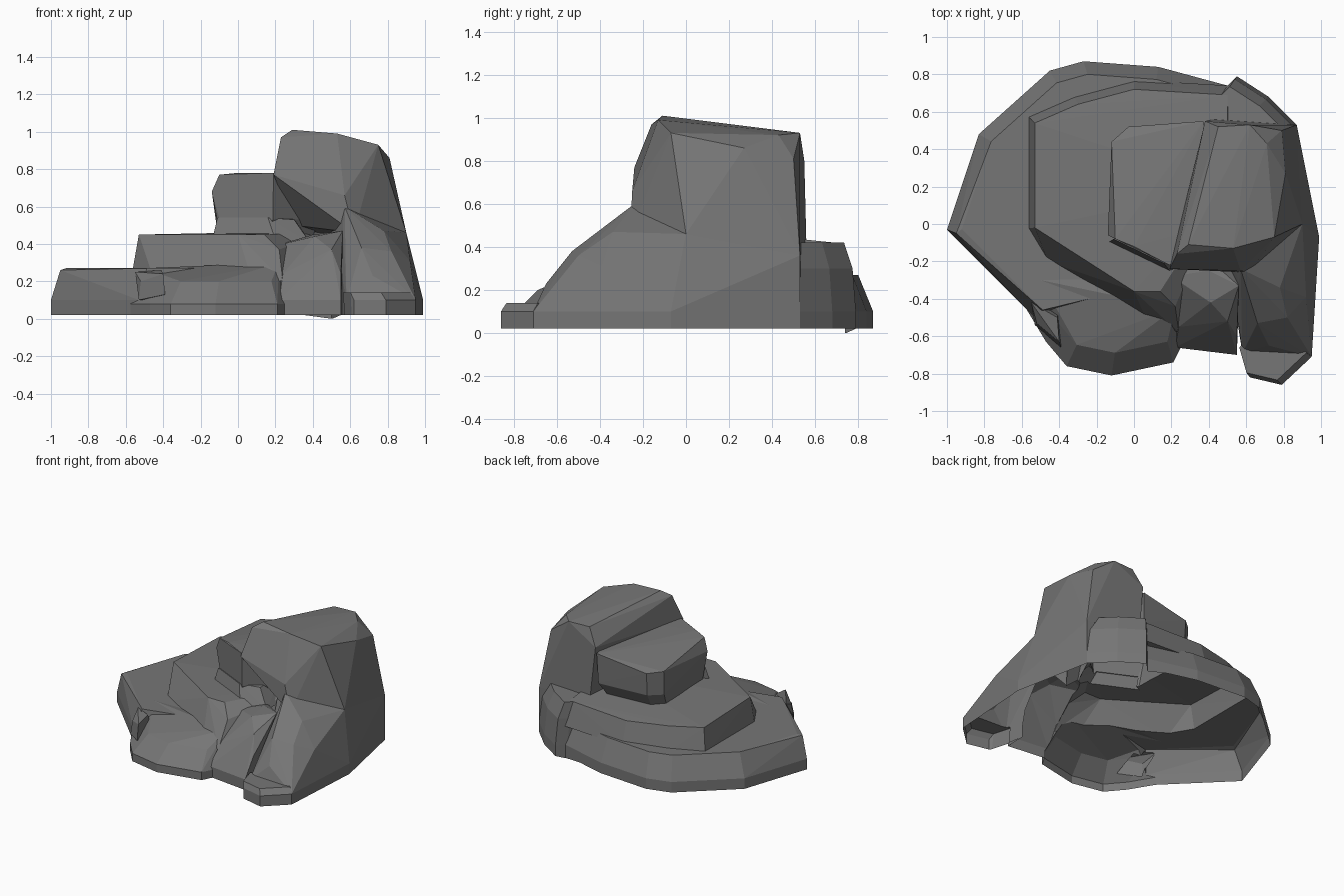
import bpy
import bmesh

# Remove the default cube only
cube = bpy.data.objects.get("Cube")
if cube:
    bpy.data.objects.remove(cube, do_unlink=True)

GROUND = 0.02

# One plain stone colour
stone = bpy.data.materials.new("stone_grey")
stone.use_nodes = True
grey = 0.18
stone.diffuse_color = (grey, grey, grey, 1)
shader = next(n for n in stone.node_tree.nodes if n.type == "BSDF_PRINCIPLED")
shader.inputs["Base Color"].default_value = stone.diffuse_color
shader.inputs["Roughness"].default_value = 0.9

chunks = []


def ring(outline, scale, height):
    """Copy an outline at another height, drawn in or flared out."""
    return [(point[0] * scale, point[1] * scale, height) for point in outline]


def chunk(name, corners):
    """Faceted boulder: the convex hull of its corner points."""
    bm = bmesh.new()
    for corner in corners:
        bm.verts.new(corner)
    hull = bmesh.ops.convex_hull(bm, input=bm.verts[:])
    spare = set(hull["geom_interior"]) | set(hull["geom_unused"])
    loose = [item for item in spare if isinstance(item, bmesh.types.BMVert)]
    bmesh.ops.delete(bm, geom=loose, context="VERTS")
    bmesh.ops.recalc_face_normals(bm, faces=bm.faces[:])
    mesh = bpy.data.meshes.new(name)
    bm.to_mesh(mesh)
    bm.free()
    mesh.materials.append(stone)
    boulder = bpy.data.objects.new(name, mesh)
    bpy.context.scene.collection.objects.link(boulder)
    chunks.append(boulder)


def footing(outline, wall=0.1):
    """Upright wall that starts below the ground, to be trimmed level later."""
    depth = -0.1 - 0.01 * len(chunks)
    return ring(outline, 1, depth) + ring(outline, 1, wall)


# Wide low slab along the left and back
slab = [(-1, -.03), (-.83, .48), (-.62, .62), (-.45, .82), (-.27, .87),
        (.13, .84), (.5, .74), (.5, -.25), (-.53, -.5), (-.68, -.28)]
chunk("base_slab", footing(slab) + ring(slab, .92, .27)
      + [(-.95, -.05, .26)])

# Sloping lobe at the front
lobe = [(-.68, -.28), (-.47, -.63), (-.36, -.76), (-.12, -.81), (.21, -.74),
        (.26, -.64), (.2, .1), (-.5, .1)]
chunk("front_lobe", footing(lobe, .08) + ring(lobe, .85, .2)
      + [(-.5, -.3, .27), (.07, -.5, .26), (.22, -.45, .3)])

# Small knob on the front left corner
chunk("corner_knob", [
    (-.55, -.42, .25), (-.41, -.5, .26), (-.4, -.63, .24), (-.52, -.53, .2),
    (-.39, -.66, .13), (-.53, -.54, .1), (-.4, -.45, .1),
])

# Second step, flaring out towards the slab
terrace = [(-.53, -.02, .45), (0, -.36, .45), (.14, -.36, .45),
           (.2, -.24, .45), (-.53, .54, .43), (-.3, .64, .42),
           (0, .72, .41), (.5, .69, .42), (.5, .2, .47)]
chunk("middle_terrace", terrace + ring(terrace, 1.07, .24)
      + [(.22, -.44, .37), (-.46, -.2, .24), (.07, -.52, .22),
         (.24, -.58, .2)])

# Third step, slightly undercut, with a skirt around its front
step = [(-.1, -.08, .77), (0, -.12, .78), (.19, -.22, .78), (.45, 0, .78),
        (-.12, .44, .71), (-.03, .52, .7), (.37, .55, .76)]
chunk("upper_terrace", step + ring(step, .98, .53) + ring(step, .8, .36)
      + [(-.14, -.06, .68)])
skirt = [(-.11, -.08, .54), (.16, -.21, .54), (.3, -.16, .53), (.3, .1, .54)]
chunk("terrace_skirt", skirt + ring(skirt, 1.3, .4))

# Tall peak, undercut at the front, with a sheer right side and back
chunk("peak", [
    (.29, -.11, 1.01), (.53, -.13, .99), (.75, -.07, .93), (.23, -.16, .97),
    (.19, -.24, .77), (.38, .2, .97), (.45, .52, .93), (.38, .55, .8),
    (.62, .53, .93), (.71, .43, .92), (.79, .5, .81), (.81, .27, .86),
    (.57, -.25, .66), (.9, 0, .46), (.3, -.04, .5), (.62, -.26, .46),
    (.42, .56, .4), (.87, .53, .36),
])
chunk("peak_footing",
      footing([(.99, -.07), (.87, .53), (.4, .55), (.4, -.2)])
      + [(.9, 0, .46), (.87, .53, .36), (.45, .55, .5), (.4, -.1, .45)])

# Rounded shoulder and rib in front of the peak
chunk("right_shoulder",
      footing([(.95, -.71), (.58, -.69), (.5, -.2), (.99, -.07), (.9, .2)])
      + [(.9, 0, .46), (.56, -.31, .49), (.78, -.34, .47), (.92, -.39, .31),
         (.66, -.53, .38), (.82, -.5, .36), (.72, -.65, .23),
         (.57, -.24, .6), (.5, -.1, .5)])
chunk("middle_rib",
      footing([(.22, -.66), (.55, -.7), (.56, -.4), (.2, -.2), (.5, 0)])
      + [(.2, -.28, .39), (.41, -.42, .44), (.5, -.52, .37), (.4, -.25, .45),
         (.56, -.33, .47), (.3, -.1, .4), (.24, -.55, .24), (.55, -.6, .24)])

# Little block at the foot of the shoulder
block = [(.58, -.68), (.62, -.82), (.79, -.86), (.95, -.71), (.8, -.5)]
chunk("foot_block", footing(block) + ring(block, .97, .14))

# Buttress behind the peak
buttress = [(.49, .73), (.55, .79), (.72, .68), (.87, .53), (.5, .45)]
chunk("back_buttress", footing(buttress) + ring(buttress, .98, .3)
      + ring(buttress, .93, .42))

# Weld all boulders into one shell
outcrop = chunks[0]
for part in chunks[1:]:
    weld = outcrop.modifiers.new("weld_" + part.name, "BOOLEAN")
    weld.operation = "UNION"
    weld.solver = "EXACT"
    weld.object = part
graph = bpy.context.evaluated_depsgraph_get()
shell = bpy.data.meshes.new_from_object(outcrop.evaluated_get(graph))
outcrop.modifiers.clear()
outcrop.data = shell
outcrop.name = "rock_outcrop"
for part in chunks[1:]:
    bpy.data.objects.remove(part, do_unlink=True)

# Trim the footings level, leaving the underside open
bm = bmesh.new()
bm.from_mesh(shell)
bmesh.ops.bisect_plane(
    bm, geom=bm.verts[:] + bm.edges[:] + bm.faces[:],
    plane_co=(0, 0, GROUND), plane_no=(0, 0, 1), clear_inner=True)
bmesh.ops.remove_doubles(bm, verts=bm.verts[:], dist=0.001)
# The back buttress dips to the lowest point
for vert in bm.verts:
    x, y, z = vert.co
    if z < GROUND + 0.005 and y > 0.7 and 0.4 < x < 0.52:
        vert.co.z = 0
for face in bm.faces:
    face.smooth = False
    face.material_index = 0
bm.to_mesh(shell)
bm.free()
shell.materials.clear()
shell.materials.append(stone)
